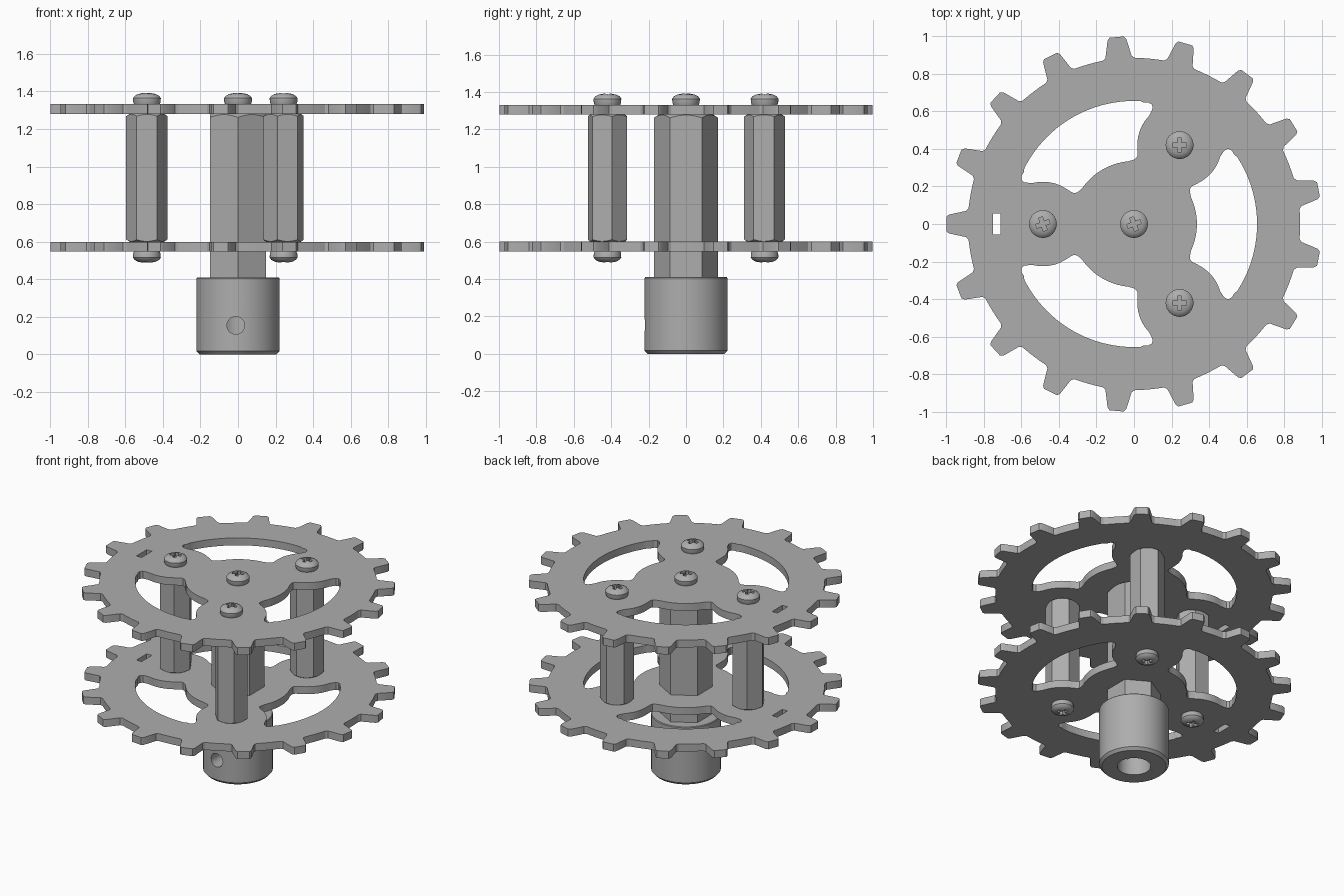
import bpy, bmesh, math
from math import sin, cos, pi, radians
from mathutils import Matrix

if "Cube" in bpy.data.objects:
    bpy.data.objects.remove(bpy.data.objects["Cube"])

steel = bpy.data.materials.new("grey_steel")
steel.diffuse_color = (0.42, 0.42, 0.42, 1)
steel.use_nodes = True
steel.node_tree.nodes["Principled BSDF"].inputs["Base Color"].default_value = steel.diffuse_color


def polar(r, deg):
    return (r * cos(radians(deg)), r * sin(radians(deg)))


def rotated(p, deg):
    c, s = cos(radians(deg)), sin(radians(deg))
    return (p[0] * c - p[1] * s, p[0] * s + p[1] * c)


def activate(ob):
    bpy.ops.object.select_all(action='DESELECT')
    ob.select_set(True)
    bpy.context.view_layer.objects.active = ob


def finish(ob):
    activate(ob)
    ob.data.materials.clear()
    ob.data.materials.append(steel)
    bpy.ops.object.shade_smooth_by_angle(angle=radians(30))


def to_object(name, bm, loc=(0, 0, 0)):
    bmesh.ops.recalc_face_normals(bm, faces=bm.faces)
    me = bpy.data.meshes.new(name)
    bm.to_mesh(me)
    bm.free()
    ob = bpy.data.objects.new(name, me)
    ob.location = loc
    bpy.context.collection.objects.link(ob)
    return ob


def lathe(name, profile, sides=32, loc=(0, 0, 0), turn=0):
    """Closed solid of stacked rings, profile = (radius, z)."""
    bm = bmesh.new()
    rings = []
    for r, z in profile:
        rings.append([bm.verts.new((*polar(r, turn + 360 * i / sides), z)) for i in range(sides)])
    for a, b in zip(rings, rings[1:]):
        for i in range(sides):
            j = (i + 1) % sides
            bm.faces.new((a[i], a[j], b[j], b[i]))
    bm.faces.new(rings[0][::-1])
    bm.faces.new(rings[-1])
    return to_object(name, bm, loc)


def cut(ob, cutter, op='DIFFERENCE'):
    bpy.context.view_layer.update()
    mod = ob.modifiers.new("cut", 'BOOLEAN')
    mod.operation, mod.solver, mod.object = op, 'EXACT', cutter
    activate(ob)
    bpy.ops.object.modifier_apply(modifier=mod.name)
    bpy.data.objects.remove(cutter)


# ---- sprocket plates: 17 teeth, three windows, one slot
TEETH = 17
outline = []
tooth = [(0.881, -0.084), (0.893, -0.07), (0.985, -0.05), (0.999, -0.038),
         (0.999, 0.038), (0.985, 0.05), (0.893, 0.07), (0.881, 0.084)]
for k in range(TEETH):
    a = 180 + k * 360 / TEETH
    outline += [rotated(p, a) for p in tooth]
    outline += [polar(0.884, a + d) for d in (8.5, 10.6, 12.7)]

# upper half of a window: outer arc, rounded tip, boss arc, hub arc
bx, by = polar(0.485, 60)
half = [polar(0.655, d) for d in range(0, 34, 3)]
half += [(0.532, 0.37), (0.522, 0.39), (0.503, 0.4), (0.485, 0.395), (0.473, 0.38)]
half += [(bx + 0.225 * cos(radians(d)), by + 0.225 * sin(radians(d))) for d in range(-16, -66, -8)]
half += [(0.308, 0.2), (0.298, 0.187), (0.297, 0.172)]
half += [polar(0.335, d) for d in (25, 20, 15, 10, 5, 0)]
window = half + [(x, -y) for x, y in half[-2:0:-1]]
slot = [(-0.75, -0.057), (-0.71, -0.057), (-0.71, 0.057), (-0.75, 0.057)]


def plate(name, z0, z1):
    cu = bpy.data.curves.new(name, 'CURVE')
    cu.dimensions, cu.fill_mode, cu.extrude = '2D', 'BOTH', (z1 - z0) / 2
    for pts in [outline, slot] + [[rotated(p, a) for p in window] for a in (0, 120, 240)]:
        sp = cu.splines.new('POLY')
        sp.points.add(len(pts) - 1)
        for v, p in zip(sp.points, pts):
            v.co = (p[0], p[1], 0, 1)
        sp.use_cyclic_u = True
    ob = bpy.data.objects.new(name, cu)
    ob.location.z = (z0 + z1) / 2
    bpy.context.collection.objects.link(ob)
    activate(ob)
    bpy.ops.object.convert(target='MESH')
    ob = bpy.context.object
    bm = bmesh.new()
    bm.from_mesh(ob.data)
    bmesh.ops.remove_doubles(bm, verts=bm.verts, dist=0.0005)
    bmesh.ops.recalc_face_normals(bm, faces=bm.faces)
    bm.to_mesh(ob.data)
    bm.free()
    finish(ob)


plate("lower_plate", 0.548, 0.6)
plate("upper_plate", 1.28, 1.332)


# ---- hex bars with turned chamfers on the ends
def hex_bar(name, loc, r, z0, z1, turn, chamfer_bottom=True):
    bar = lathe(name, [(r, z0), (r, z1)], 6, loc, turn)
    inner, drop = r * 0.84, r * 0.16 * 0.75
    prof = [(inner, z0), (r * 1.02, z0 + drop)] if chamfer_bottom else [(r * 1.02, z0 - 0.01)]
    prof += [(r * 1.02, z1 - drop), (inner, z1)]
    cut(bar, lathe("chamfer_cutter", prof, 48, loc), 'INTERSECT')
    finish(bar)


# ---- pan head screws with a cross recess
def screw(name, loc, turn, flip=False):
    head = lathe(name, [(0.068, -0.002), (0.073, 0.012), (0.074, 0.032), (0.066, 0.044),
                        (0.048, 0.054), (0.025, 0.059), (0.008, 0.06)], 32)
    for a in (0, 90):
        bm = bmesh.new()
        bmesh.ops.create_cube(bm, size=1, matrix=Matrix.Rotation(radians(turn + a), 4, 'Z')
                              @ Matrix.Translation((0, 0, 0.06))
                              @ Matrix.Diagonal((0.075, 0.022, 0.06, 1)))
        cut(head, to_object("recess_cutter", bm))
    if flip:
        head.data.transform(Matrix.Rotation(pi, 4, 'X'))
    head.location = loc
    finish(head)


for label, ang, turn, drive in (("left", 180, 0, 20), ("back", 60, 28, 0), ("front", 300, 13, 0)):
    x, y = polar(0.485, ang)
    hex_bar(label + "_standoff", (x, y, 0), 0.11, 0.6, 1.28, turn)
    screw(label + "_top_screw", (x, y, 1.332), drive)
    screw(label + "_bottom_screw", (x, y, 0.548), drive, True)
screw("centre_screw", (0, 0, 1.332), 20)

# ---- central hex shaft
hex_bar("hex_shaft", (0, 0, 0), 0.171, 0.405, 1.28, 30, False)

# ---- round collar with shaft bore and set screw hole
collar = lathe("collar", [(0.205, 0), (0.222, 0.018), (0.222, 0.405), (0.218, 0.41)], 64)
cut(collar, lathe("bore_cutter", [(0.107, -0.1), (0.107, 0.38)], 40))
hole = lathe("set_screw_cutter", [(0.047, 0), (0.047, 0.3)], 28)
hole.data.transform(Matrix.Rotation(pi / 2, 4, 'X'))
hole.location = (-0.012, 0, 0.155)
cut(collar, hole)
finish(collar)
